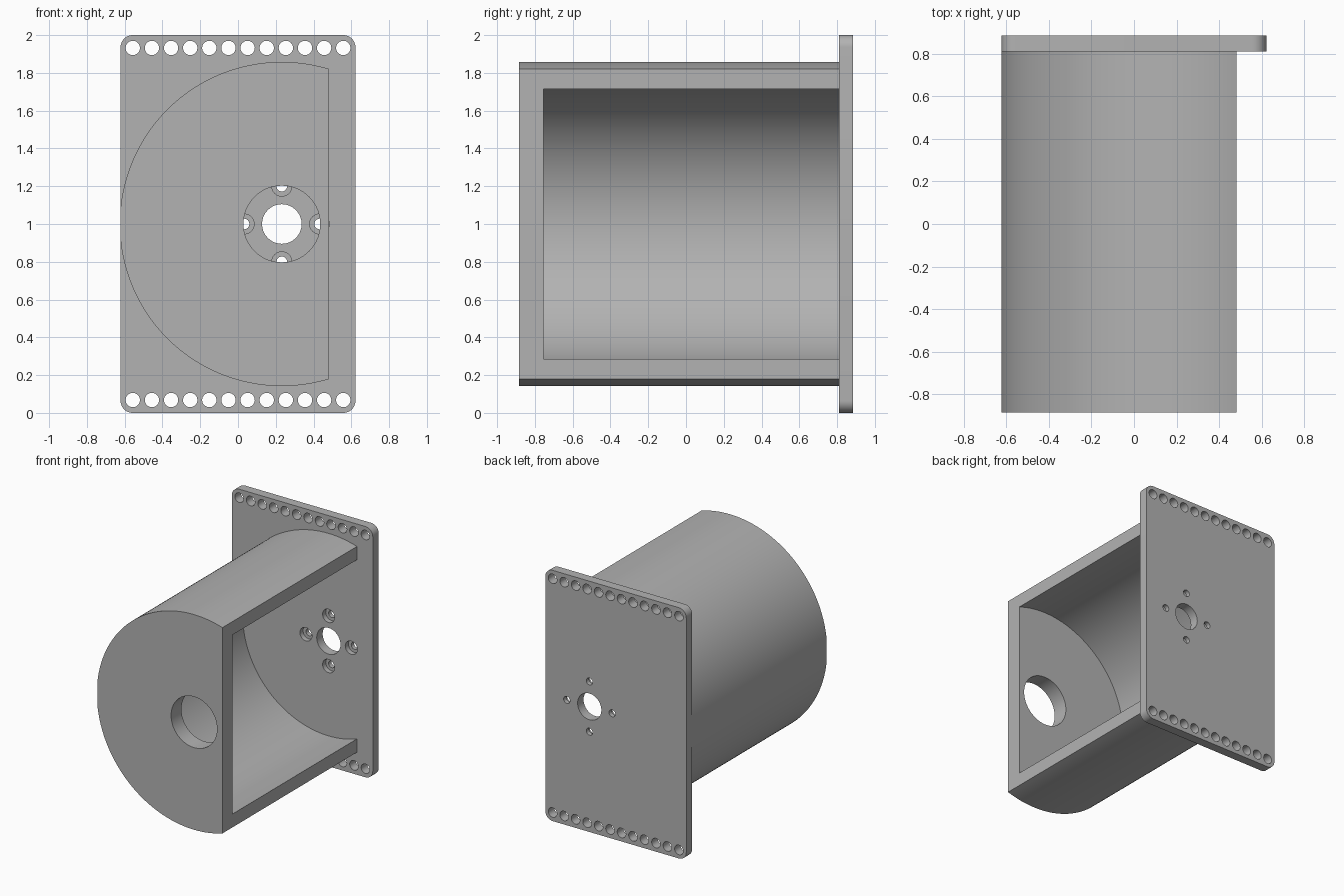
import bpy, bmesh, math
from mathutils import Matrix, Vector

cube = bpy.data.objects.get("Cube")
if cube:
    bpy.data.objects.remove(cube, do_unlink=True)

grey = bpy.data.materials.new("plain grey")
grey.use_nodes = True
colour = (0.45, 0.45, 0.45, 1)
grey.diffuse_color = colour
grey.node_tree.nodes["Principled BSDF"].inputs["Base Color"].default_value = colour

HALF_W, BACK, PLATE_Y, FRONT = 0.622, 0.885, 0.81, -0.885
AXIS_X, AXIS_Z, OPEN_X = 0.232, 1.0, 0.482
OUTER, INNER, INNER_FRONT = 0.858, 0.757, -0.755


def arc(cx, cz, r, start, end, steps):
    """Points along an arc in the XZ plane."""
    angles = [start + (end - start) * i / steps for i in range(steps + 1)]
    return [(cx + r * math.cos(a), cz + r * math.sin(a)) for a in angles]


def prism(name, outline, y0, y1):
    """Extrude an XZ outline from y0 to y1."""
    bm = bmesh.new()
    face = bm.faces.new([bm.verts.new((x, y0, z)) for x, z in outline])
    moved = bmesh.ops.extrude_face_region(bm, geom=[face])["geom"]
    verts = [v for v in moved if isinstance(v, bmesh.types.BMVert)]
    bmesh.ops.translate(bm, verts=verts, vec=(0, y1 - y0, 0))
    bmesh.ops.recalc_face_normals(bm, faces=bm.faces)
    mesh = bpy.data.meshes.new(name)
    bm.to_mesh(mesh)
    bm.free()
    mesh.materials.append(grey)
    obj = bpy.data.objects.new(name, mesh)
    bpy.context.collection.objects.link(obj)
    return obj


def drills(name, holes, y0, y1, sides=32):
    """One cutter made of several cylinders along Y; holes are (x, z, radius)."""
    bm = bmesh.new()
    for x, z, r in holes:
        place = Matrix.Translation((x, (y0 + y1) / 2, z)) @ Matrix.Rotation(math.pi / 2, 4, "X")
        bmesh.ops.create_cone(bm, cap_ends=True, segments=sides, radius1=r, radius2=r,
                              depth=y1 - y0, matrix=place)
    mesh = bpy.data.meshes.new(name)
    bm.to_mesh(mesh)
    bm.free()
    obj = bpy.data.objects.new(name, mesh)
    bpy.context.collection.objects.link(obj)
    return obj


def cut(target, cutter):
    """Subtract the cutter from the target, then discard it."""
    mod = target.modifiers.new("cut", "BOOLEAN")
    mod.operation, mod.solver, mod.object = "DIFFERENCE", "EXACT", cutter
    bpy.context.view_layer.objects.active = target
    bpy.ops.object.modifier_apply(modifier=mod.name)
    bpy.data.objects.remove(cutter, do_unlink=True)


def smooth(obj):
    bpy.ops.object.select_all(action="DESELECT")
    obj.select_set(True)
    bpy.context.view_layer.objects.active = obj
    bpy.ops.object.shade_smooth_by_angle(angle=math.radians(30))


# Mounting plate with rounded corners
corner, outline = 0.065, []
for i, (sx, sz) in enumerate([(1, 1), (-1, 1), (-1, -1), (1, -1)]):
    outline += arc(sx * (HALF_W - corner), 1 + sz * (1 - corner), corner,
                   i * math.pi / 2, (i + 1) * math.pi / 2, 10)
plate = prism("mounting_plate", outline, PLATE_Y, BACK)

# Rows of edge holes, shaft hole and four counterbored screw holes
edge_holes = [(-0.557 + i * 0.1013, z, 0.038) for z in (0.068, 1.932) for i in range(12)]
screws = [(AXIS_X + 0.2 * math.cos(i * math.pi / 2), AXIS_Z + 0.2 * math.sin(i * math.pi / 2))
          for i in range(4)]
through = edge_holes + [(x, z, 0.028) for x, z in screws] + [(AXIS_X, AXIS_Z, 0.105)]
cut(plate, drills("through_holes", through, PLATE_Y - 0.1, BACK + 0.1))
cut(plate, drills("counterbores", [(x, z, 0.053) for x, z in screws],
                  PLATE_Y - 0.1, PLATE_Y + 0.04))
smooth(plate)

# Drum housing, sliced flat on its open side and trimmed to the plate edge
a = math.acos((OPEN_X - AXIS_X) / OUTER)
drum = [(max(x, -HALF_W), z) for x, z in
        arc(AXIS_X, AXIS_Z, OUTER, a, 2 * math.pi - a, 120)]
housing = prism("drum_housing", drum, FRONT, PLATE_Y)
cut(housing, drills("cavity", [(AXIS_X, AXIS_Z, INNER)], INNER_FRONT, BACK, 144))
cut(housing, drills("front_opening", [(AXIS_X, AXIS_Z, 0.203)], FRONT - 0.1, INNER_FRONT + 0.1, 64))
smooth(housing)
